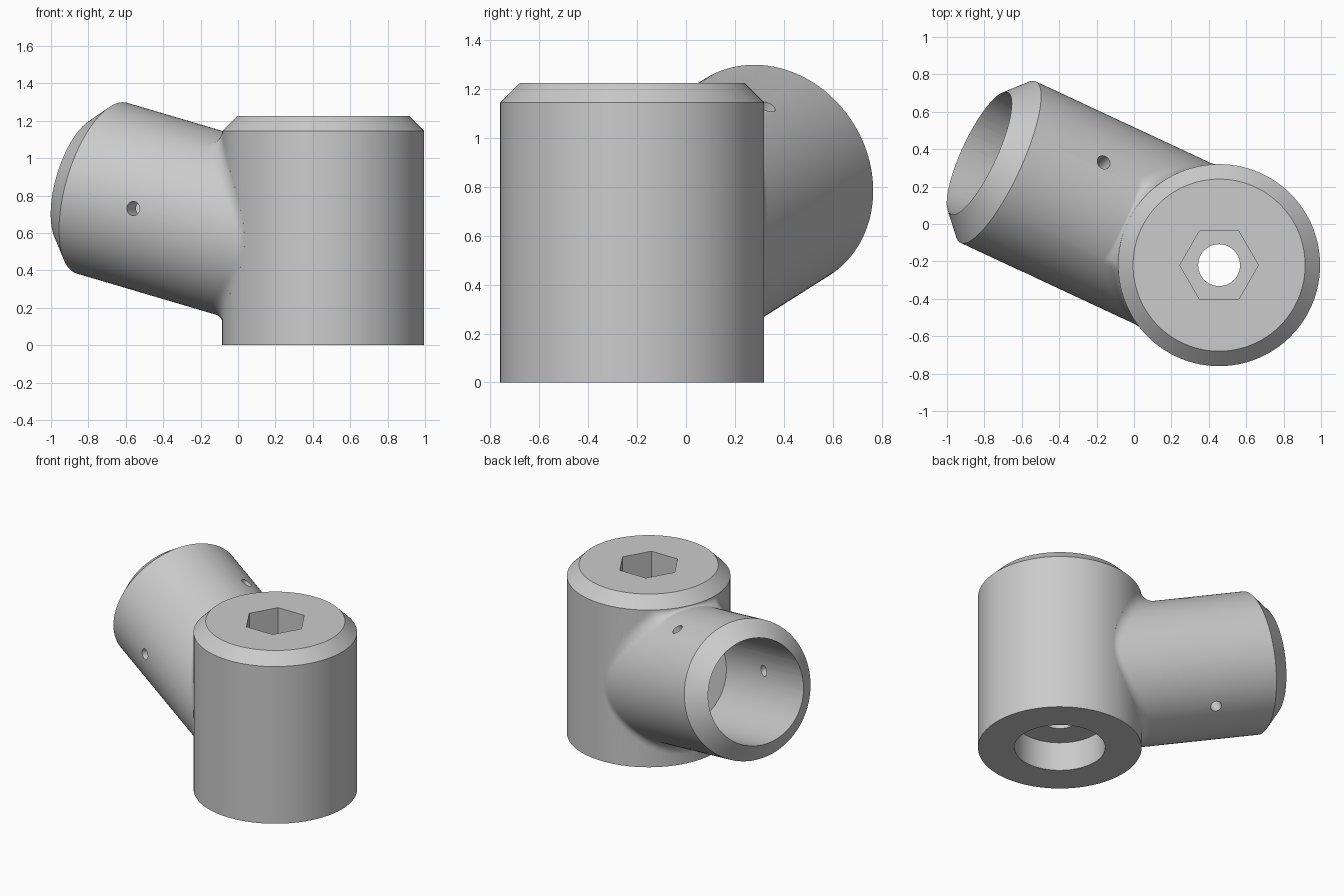
import bpy, bmesh
from math import sin, cos, sqrt, radians, tau
from mathutils import Vector

cube = bpy.data.objects.get("Cube")
if cube:
    bpy.data.objects.remove(cube)

# Main dimensions
BODY_R, RIM_Z, TOP_Z = 0.54, 1.145, 1.225
ARM_R, BORE_R, FILLET = 0.476, 0.36, 0.09
TILT, TURN = radians(15), radians(25)
SEGMENTS = 128

# Frames: the body axis is vertical, the arm axis leaves it sideways and up
hub = Vector((0.455, -0.22, 0.49))
base = Vector((hub.x, hub.y, 0))
X, Y, Z = Vector((1, 0, 0)), Vector((0, 1, 0)), Vector((0, 0, 1))
out = Vector((-cos(TURN), sin(TURN), 0))
side = Vector((sin(TURN), cos(TURN), 0))
arm_axis = out * cos(TILT) + Z * sin(TILT)
arm_up = Z * cos(TILT) - out * sin(TILT)

metal = bpy.data.materials.new("grey metal")
metal.use_nodes = True
grey = (0.6, 0.6, 0.6, 1)
metal.diffuse_color = grey
metal.node_tree.nodes["Principled BSDF"].inputs["Base Color"].default_value = grey


def ring(center, u, v, radius, count):
    return [center + (u * cos(tau * i / count) + v * sin(tau * i / count)) * radius
            for i in range(count)]


def loft(name, rows, apex=None):
    """Skin closed rings and cap both ends, the last one optionally to a point."""
    bm = bmesh.new()
    loops = [[bm.verts.new(p) for p in row] for row in rows]
    n = len(loops[0])
    for a, b in zip(loops, loops[1:]):
        for i in range(n):
            j = (i + 1) % n
            bm.faces.new((a[i], a[j], b[j], b[i]))
    bm.faces.new(loops[0])
    if apex is None:
        bm.faces.new(loops[-1])
    else:
        tip = bm.verts.new(apex)
        for i in range(n):
            bm.faces.new((loops[-1][i], loops[-1][(i + 1) % n], tip))
    bmesh.ops.recalc_face_normals(bm, faces=bm.faces)
    mesh = bpy.data.meshes.new(name)
    bm.to_mesh(mesh)
    bm.free()
    mesh.materials.append(metal)
    obj = bpy.data.objects.new(name, mesh)
    bpy.context.collection.objects.link(obj)
    return obj


def rod(name, start, axis, length, u, v, radius, count):
    return loft(name, [ring(start, u, v, radius, count),
                       ring(start + axis * length, u, v, radius, count)])


def fillet_ball(angle, r):
    """Distance along the arm and centre of a ball touching arm and body."""
    reach = ARM_R + r
    across, rise = reach * cos(angle), reach * sin(angle)
    along = sqrt((BODY_R + r) ** 2 - across ** 2)
    s = (along + rise * sin(TILT)) / cos(TILT)
    return s, hub + arm_axis * s + side * across + arm_up * rise


def fillet_arc(angle, steps=8):
    """Rolling-ball arc from arm to body, shrunk where it would pass the rim."""
    r = FILLET
    while r > 0.004 and fillet_ball(angle, r)[1].z > RIM_Z - 0.002:
        r -= 0.0005
    s, center = fillet_ball(angle, r)
    to_arm = (hub + arm_axis * s - center).normalized()
    to_body = Vector((hub.x - center.x, hub.y - center.y, 0)).normalized()
    swing = to_arm.rotation_difference(to_body)
    points = []
    for k in range(steps + 1):
        turn = swing.copy()
        turn.angle = swing.angle * k / steps
        points.append(center + turn @ to_arm * r)
    return points


# Upright body with a chamfered top
body = loft("connector_body", [
    ring(base, X, Y, BODY_R, SEGMENTS),
    ring(base + Z * RIM_Z, X, Y, BODY_R, SEGMENTS),
    ring(base + Z * TOP_Z, X, Y, BODY_R - 0.08, SEGMENTS)])

# Tilted arm with a chamfered mouth and a fillet into the body
arcs = [fillet_arc(tau * i / SEGMENTS) for i in range(SEGMENTS)]
arm = loft("arm", [
    ring(hub + arm_axis * 1.465, side, arm_up, BORE_R, SEGMENTS),
    ring(hub + arm_axis * 1.35, side, arm_up, ARM_R, SEGMENTS),
    *zip(*arcs)], apex=hub)

# Cutters: arm socket, bottom recess, bolt hole, hexagonal pocket, pin holes
cutters = [
    rod("arm_socket", hub + arm_axis * 0.41, arm_axis, 1.3, side, arm_up, BORE_R, 96),
    rod("bottom_recess", base - Z * 0.1, Z, 0.31, X, Y, 0.3, 96),
    rod("bolt_hole", base - Z * 0.2, Z, 1.6, X, Y, 0.112, 48),
    rod("hex_pocket", base + Z * (TOP_Z - 0.3), Z, 0.5, X, Y, 0.21, 6)]
for k in range(3):
    a = radians(60 + 120 * k)
    radial = side * cos(a) + arm_up * sin(a)
    tangent = arm_up * cos(a) - side * sin(a)
    cutters.append(rod("pin_hole", hub + arm_axis * 0.93 + radial * 0.25, radial, 0.35,
                       arm_axis, tangent, 0.038, 24))

# Join and cut, then keep only the finished part
tools = [(arm, "UNION")] + [(c, "DIFFERENCE") for c in cutters]
for tool, operation in tools:
    mod = body.modifiers.new(tool.name, "BOOLEAN")
    mod.operation, mod.solver, mod.object = operation, "EXACT", tool
    tool.hide_render = True
bpy.context.view_layer.update()
finished = bpy.data.meshes.new_from_object(
    body.evaluated_get(bpy.context.evaluated_depsgraph_get()))
body.modifiers.clear()
body.data = finished
for tool, _ in tools:
    bpy.data.objects.remove(tool)

# Smooth shading with crisp edges
bpy.ops.object.select_all(action="DESELECT")
body.select_set(True)
bpy.context.view_layer.objects.active = body
bpy.ops.object.shade_smooth_by_angle(angle=radians(25))
